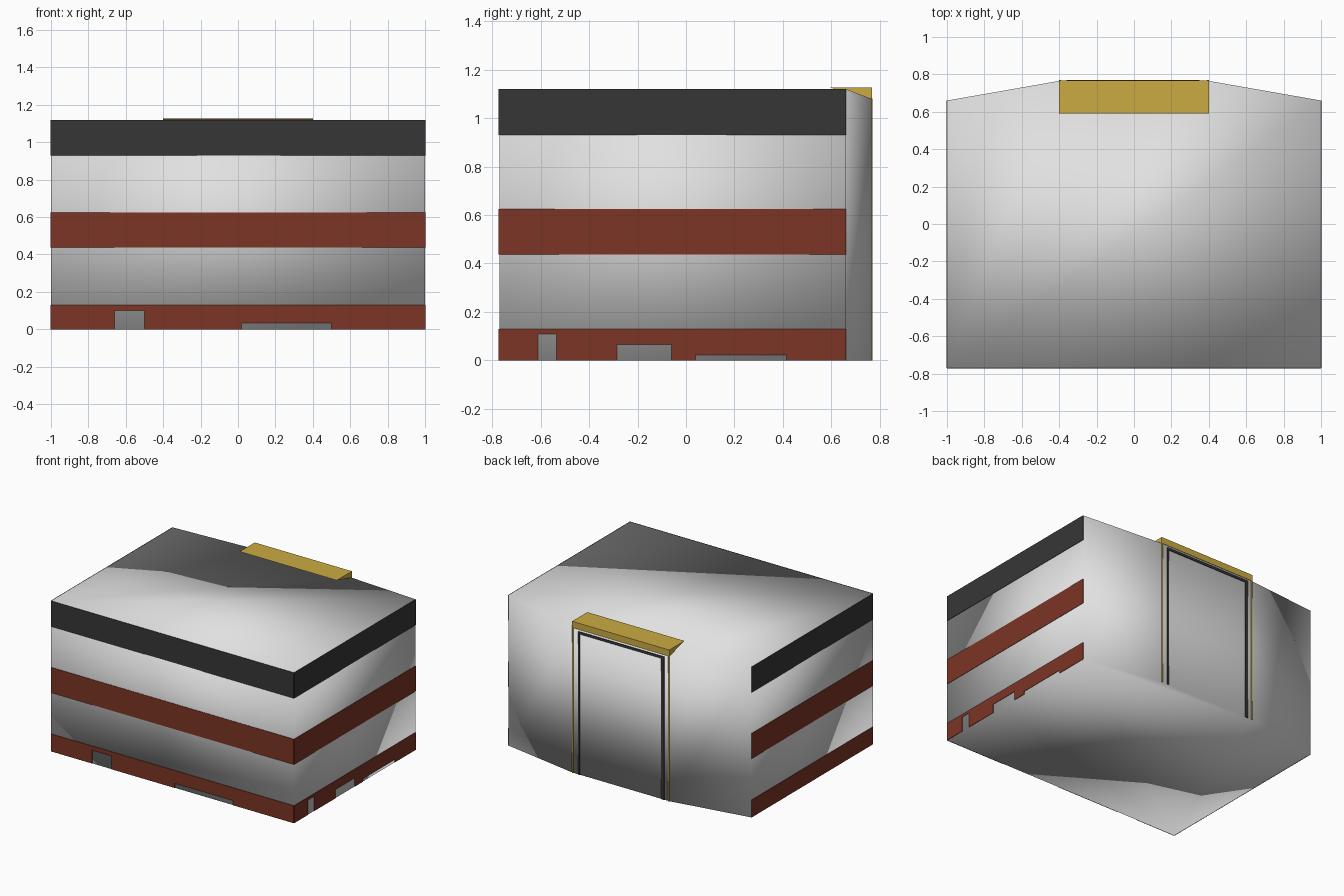
import bpy, bmesh

if "Cube" in bpy.data.objects:
    bpy.data.objects.remove(bpy.data.objects["Cube"])


def material(name, rgb):
    m = bpy.data.materials.new(name)
    m.diffuse_color = (*rgb, 1)
    m.use_nodes = True
    m.node_tree.nodes["Principled BSDF"].inputs["Base Color"].default_value = m.diffuse_color
    return m


GREY = material("pale wall grey", (0.75, 0.75, 0.75))
BROWN = material("rust brown", (0.20, 0.035, 0.019))
DARK = material("charcoal", (0.037, 0.037, 0.037))
YELLOW = material("mustard yellow", (0.60, 0.41, 0.055))

FRONT, CORNER, BACK = -0.77, 0.66, 0.765
TOP, BACK_TOP = 1.12, 1.08
T = 0.003  # plate thickness


def finish(name, bm, mat):
    bmesh.ops.recalc_face_normals(bm, faces=bm.faces)
    mesh = bpy.data.meshes.new(name)
    bm.to_mesh(mesh)
    bm.free()
    mesh.materials.append(mat)
    ob = bpy.data.objects.new(name, mesh)
    bpy.context.collection.objects.link(ob)
    return ob


def boxes(name, mat, ranges):
    """One object made of boxes given as (x0, x1, y0, y1, z0, z1)."""
    bm = bmesh.new()
    for x0, x1, y0, y1, z0, z1 in ranges:
        for v in bmesh.ops.create_cube(bm, size=1)["verts"]:
            v.co = (x1 if v.co.x > 0 else x0,
                    y1 if v.co.y > 0 else y0,
                    z1 if v.co.z > 0 else z0)
    return finish(name, bm, mat)


# Building shell: six-sided plan whose roof dips to the rear bay
plan = [(-1, FRONT, TOP), (1, FRONT, TOP), (1, CORNER, TOP),
        (0.4, BACK, BACK_TOP), (-0.4, BACK, BACK_TOP), (-1, CORNER, TOP)]
bm = bmesh.new()
low = [bm.verts.new((x, y, 0)) for x, y, z in plan]
high = [bm.verts.new(p) for p in plan]
for i in range(6):
    j = (i + 1) % 6
    bm.faces.new((low[i], low[j], high[j], high[i]))
for i in range(1, 5):
    bm.faces.new((high[0], high[i], high[i + 1]))
bm.faces.new(low[::-1])
shell = finish("building_shell", bm, GREY)
shell.data.shade_smooth()


# Bands wrapping the front and both sides
def spans(start, end, z1, notches):
    """Split a band into rectangles around notches (a, b, height)."""
    out, pos = [], start
    for a, b, h in notches:
        out += [(pos, a, 0, z1), (a, b, h, z1)]
        pos = b
    return out + [(pos, end, 0, z1)]


def band(name, mat, front, right, left):
    boxes(name + "_front", mat, [(a, b, FRONT - T, FRONT, z0, z1) for a, b, z0, z1 in front])
    boxes(name + "_right", mat, [(1, 1 + T, a, b, z0, z1) for a, b, z0, z1 in right])
    boxes(name + "_left", mat, [(-1 - T, -1, a, b, z0, z1) for a, b, z0, z1 in left])


for name, mat, z0, z1 in (("roof_band", DARK, 0.93, TOP), ("middle_band", BROWN, 0.437, 0.625)):
    side = [(FRONT, CORNER, z0, z1)]
    band(name, mat, [(-1, 1, z0, z1)], side, side)
band("base_band", BROWN,
     spans(-1, 1, 0.13, [(-0.66, -0.5, 0.10), (0.02, 0.5, 0.035)]),
     spans(FRONT, CORNER, 0.13, [(-0.61, -0.535, 0.11), (-0.285, -0.06, 0.065), (0.04, 0.415, 0.022)]),
     spans(FRONT, CORNER, 0.13, []))

# Wedge-shaped canopy over the rear door
bm = bmesh.new()
ends = [[bm.verts.new((x, y, z)) for y, z in ((0.59, 1.127), (0.768, 1.127), (0.768, BACK_TOP))]
        for x in (-0.4, 0.4)]
for e in ends:
    bm.faces.new(e)
for i in range(3):
    j = (i + 1) % 3
    bm.faces.new((ends[0][i], ends[0][j], ends[1][j], ends[1][i]))
finish("door_canopy", bm, YELLOW)

# Yellow corner strips and dark door frame on the rear bay
Y0, Y1 = BACK, BACK + 0.005
boxes("canopy_posts", YELLOW, [(-0.4, -0.39, Y0, Y1, 0, BACK_TOP), (0.39, 0.4, Y0, Y1, 0, BACK_TOP)])
boxes("door_frame", DARK, [(-0.36, -0.335, Y0, Y1, 0, 1.065),
                           (0.338, 0.35, Y0, Y1, 0, 1.065),
                           (-0.335, 0.338, Y0, Y1, 1.048, 1.065)])
